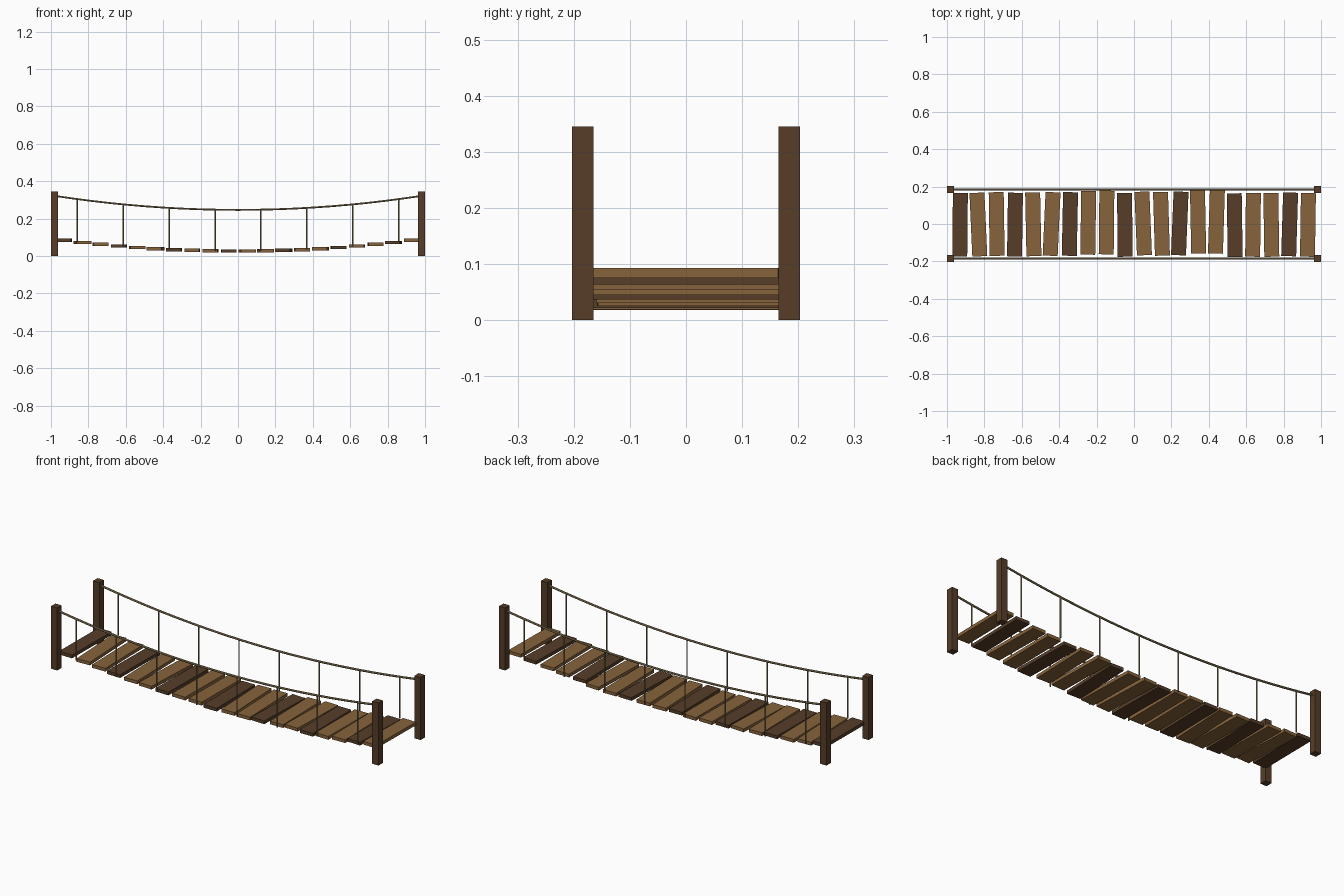
import bpy
from mathutils import Vector

if "Cube" in bpy.data.objects:
    bpy.data.objects.remove(bpy.data.objects["Cube"])


def material(name, rgb):
    m = bpy.data.materials.new(name)
    m.diffuse_color = (*rgb, 1)
    m.use_nodes = True
    m.node_tree.nodes["Principled BSDF"].inputs["Base Color"].default_value = m.diffuse_color
    return m


DARK = material("dark_wood", (0.095, 0.048, 0.022))
LIGHT = material("light_wood", (0.24, 0.125, 0.045))
ROPE = material("rope", (0.27, 0.2, 0.1))


def box(name, loc, size, mat, yaw=0):
    bpy.ops.mesh.primitive_cube_add(size=1, location=loc, rotation=(0, 0, yaw))
    o = bpy.context.object
    o.name = name
    o.scale = size
    o.data.materials.append(mat)
    return o


def rope(name, points, radius):
    c = bpy.data.curves.new(name, 'CURVE')
    c.dimensions = '3D'
    c.bevel_depth = radius
    c.bevel_resolution = 1
    c.use_fill_caps = True
    s = c.splines.new('POLY')
    s.points.add(len(points) - 1)
    for p, co in zip(s.points, points):
        p.co = (*co, 1)
    s.use_smooth = False
    c.materials.append(ROPE)
    o = bpy.data.objects.new(name, c)
    bpy.context.collection.objects.link(o)
    return o


def deck_z(x):
    return 0.027 + 0.057 * (x / 0.93) ** 2


def rail_z(x):
    return 0.247 + 0.075 * (x / 0.98) ** 2


# Corner posts
for sx in (-1, 1):
    for sy in (-1, 1):
        box("post", (sx * 0.981, sy * 0.184, 0.1725), (0.038, 0.038, 0.345), DARK)

# Sagging deck: each plank is (yaw, sideways shift), every third one dark
planks = [(-0.01, -0.004), (0.045, -0.003), (0.015, 0), (-0.015, -0.003),
          (0.02, -0.002), (-0.045, 0), (-0.02, 0), (-0.015, 0.006),
          (-0.01, 0.008), (0.01, -0.005), (0.04, 0.003), (0.03, 0.001),
          (-0.04, 0.003), (0.02, 0.012), (-0.03, 0.012), (0.015, -0.006),
          (-0.012, -0.005), (0.015, -0.005), (-0.03, -0.002), (-0.015, -0.005)]
for i, (yaw, dy) in enumerate(planks):
    x = -0.93 + 1.86 * i / 19
    box("plank", (x, dy, deck_z(x)), (0.08, 0.34, 0.018), LIGHT if i % 3 else DARK, yaw)

# Rope handrails and vertical hangers
for y in (-0.184, 0.184):
    xs = [-0.98 + 1.96 * i / 20 for i in range(21)]
    rope("handrail", [Vector((x, y, rail_z(x))) for x in xs], 0.0055)
    for i in range(8):
        x = -0.86 + 1.72 * i / 7
        rope("hanger", [Vector((x, y, deck_z(x))), Vector((x, y, rail_z(x)))], 0.004)
